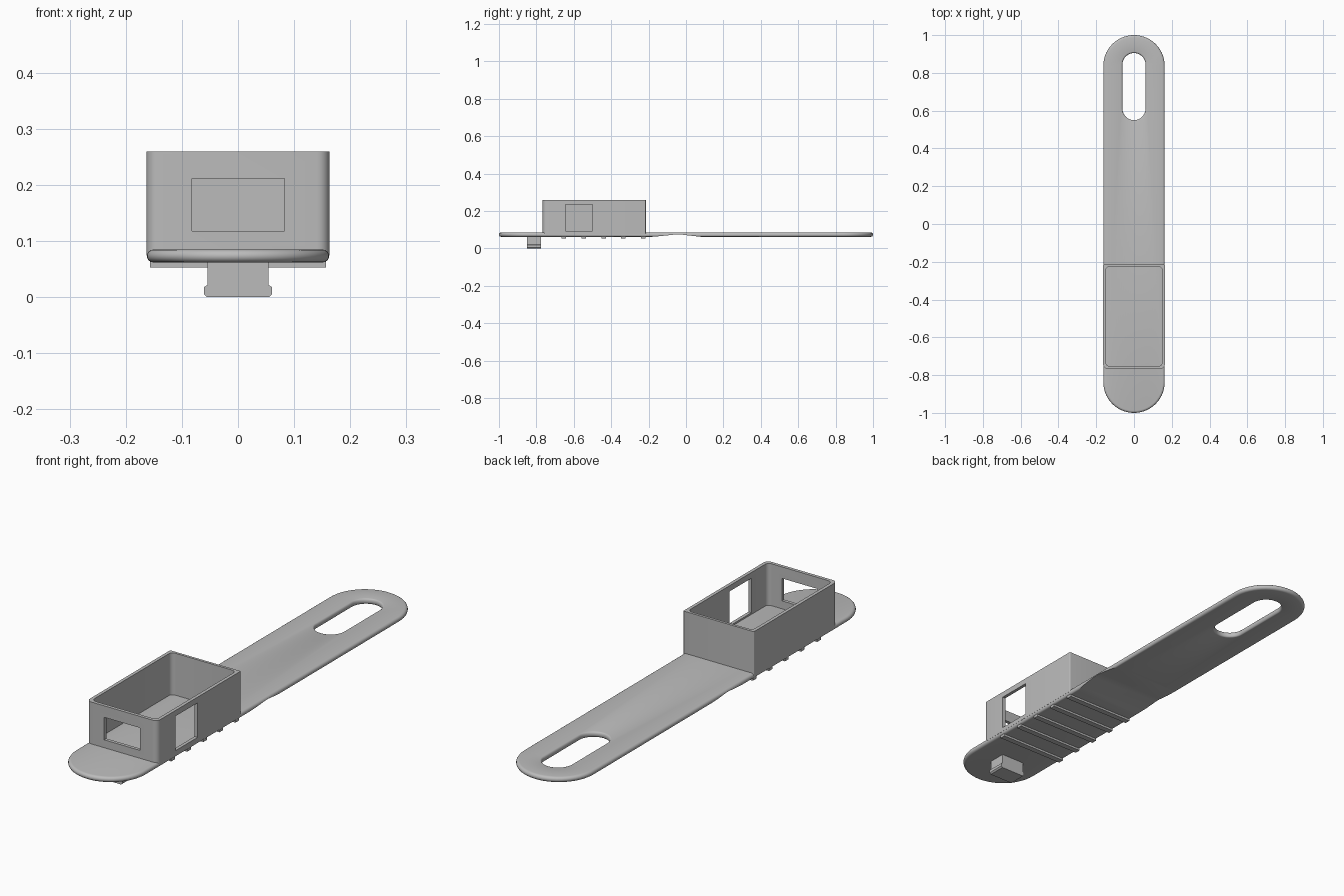
import bpy, bmesh, math

if "Cube" in bpy.data.objects:
    bpy.data.objects.remove(bpy.data.objects["Cube"])

grey = bpy.data.materials.new("plain grey")
grey.diffuse_color = (0.5, 0.5, 0.5, 1)
grey.use_nodes = True
grey.node_tree.nodes["Principled BSDF"].inputs["Base Color"].default_value = grey.diffuse_color


def finish(name, bm, smooth=True):
    bmesh.ops.remove_doubles(bm, verts=bm.verts, dist=1e-5)
    bmesh.ops.recalc_face_normals(bm, faces=bm.faces)
    me = bpy.data.meshes.new(name)
    bm.to_mesh(me)
    bm.free()
    ob = bpy.data.objects.new(name, me)
    me.materials.append(grey)
    bpy.context.collection.objects.link(ob)
    if smooth:
        shade(ob)
    return ob


def shade(ob):
    bpy.ops.object.select_all(action='DESELECT')
    ob.select_set(True)
    bpy.context.view_layer.objects.active = ob
    bpy.ops.object.shade_smooth_by_angle(angle=math.radians(30))


def ring(hw, y0, y1, radii, n=14):
    """Rounded rectangle, counter-clockwise from front left."""
    pts = []
    corners = [(-1, y0, 1), (1, y0, 1), (1, y1, -1), (-1, y1, -1)]
    for i, ((sx, y, sy), r) in enumerate(zip(corners, radii)):
        for k in range(n + 1):
            a = math.pi + (i + k / n) * math.pi / 2
            pts.append((sx * (hw - r) + r * math.cos(a), y + sy * r + r * math.sin(a)))
    return pts


def tube(rings):
    """Closed loft through a cyclic list of (outline, z)."""
    bm = bmesh.new()
    rows = [[bm.verts.new((x, y, z)) for x, y in pts] for pts, z in rings]
    for a, b in zip(rows, rows[1:] + rows[:1]):
        m = len(a)
        for i in range(m):
            j = (i + 1) % m
            bm.faces.new((a[i], a[j], b[j], b[i]))
    return bm


def extrude(name, profile, axis, lo, hi):
    """Prism of a 2D (u, z) profile along x or y."""
    bm = bmesh.new()
    put = (lambda u, z, t: (t, u, z)) if axis == 'x' else (lambda u, z, t: (u, t, z))
    a = [bm.verts.new(put(u, z, lo)) for u, z in profile]
    b = [bm.verts.new(put(u, z, hi)) for u, z in profile]
    bm.faces.new(a)
    bm.faces.new(b[::-1])
    for i in range(len(a)):
        j = (i + 1) % len(a)
        bm.faces.new((a[i], b[i], b[j], a[j]))
    return finish(name, bm, False)


def rect(u0, u1, z0, z1):
    return [(u0, z0), (u1, z0), (u1, z1), (u0, z1)]


def cut(ob, cutter):
    cutter.hide_render = True
    mod = ob.modifiers.new("cut", 'BOOLEAN')
    mod.operation, mod.solver, mod.object = 'DIFFERENCE', 'EXACT', cutter
    bpy.context.view_layer.objects.active = ob
    bpy.ops.object.modifier_apply(modifier=mod.name)
    bpy.data.objects.remove(cutter)


# strap with rounded rims and a long slot
Z0, Z1 = 0.062, 0.085
rh = (Z1 - Z0) / 2
edge = []
for k in range(9):
    a = math.pi / 2 - k * math.pi / 8
    edge.append((0.012 * (1 - math.cos(a)), Z0 + rh + rh * math.sin(a)))


def stadium(hw, y0, y1, d):
    return ring(hw - d, y0 + d, y1 - d, [hw - d] * 4)


outer = [(stadium(0.1625, -1, 1, d), z) for d, z in edge]
inner = [(stadium(0.061, 0.55, 0.905, -d * 0.6), z) for d, z in reversed(edge)]
strap = finish("strap", tube(outer + inner), False)

# shallow thinning under the strap that makes it flex
cut(strap, extrude("flex_cutter", [(-0.2, 0.0619), (-0.17, 0.0625), (-0.055, 0.0745),
                                   (-0.03, 0.0745), (0.08, 0.0619), (0.08, 0.03), (-0.2, 0.03)],
                   'x', -0.3, 0.3))
shade(strap)

# open-topped box
out = ring(0.163, -0.766, -0.215, (0.022, 0.022, 0.004, 0.004), 6)
inn = ring(0.149, -0.752, -0.226, (0.018,) * 4, 6)
box = finish("box_walls", tube([(out, 0.074), (out, 0.26), (inn, 0.26), (inn, 0.074)]), False)

# front and right windows
cut(box, extrude("front_cutter", rect(-0.082, 0.083, 0.118, 0.212), 'y', -0.85, -0.7))
cut(box, extrude("side_cutter", rect(-0.645, -0.5, 0.092, 0.236), 'x', 0.1, 0.25))
shade(box)

# grip ribs underneath
for i in range(5):
    y = -0.653 + i * 0.106
    extrude(f"grip_rib_{i + 1}", rect(y - 0.012, y + 0.012, 0.053, 0.068), 'x', -0.157, 0.157)

# flared peg underneath
half = [(0.054, 0.068), (0.054, 0.022), (0.061, 0.018), (0.061, 0.006), (0.055, 0)]
extrude("peg", half + [(-x, z) for x, z in reversed(half)], 'y', -0.85, -0.775)
